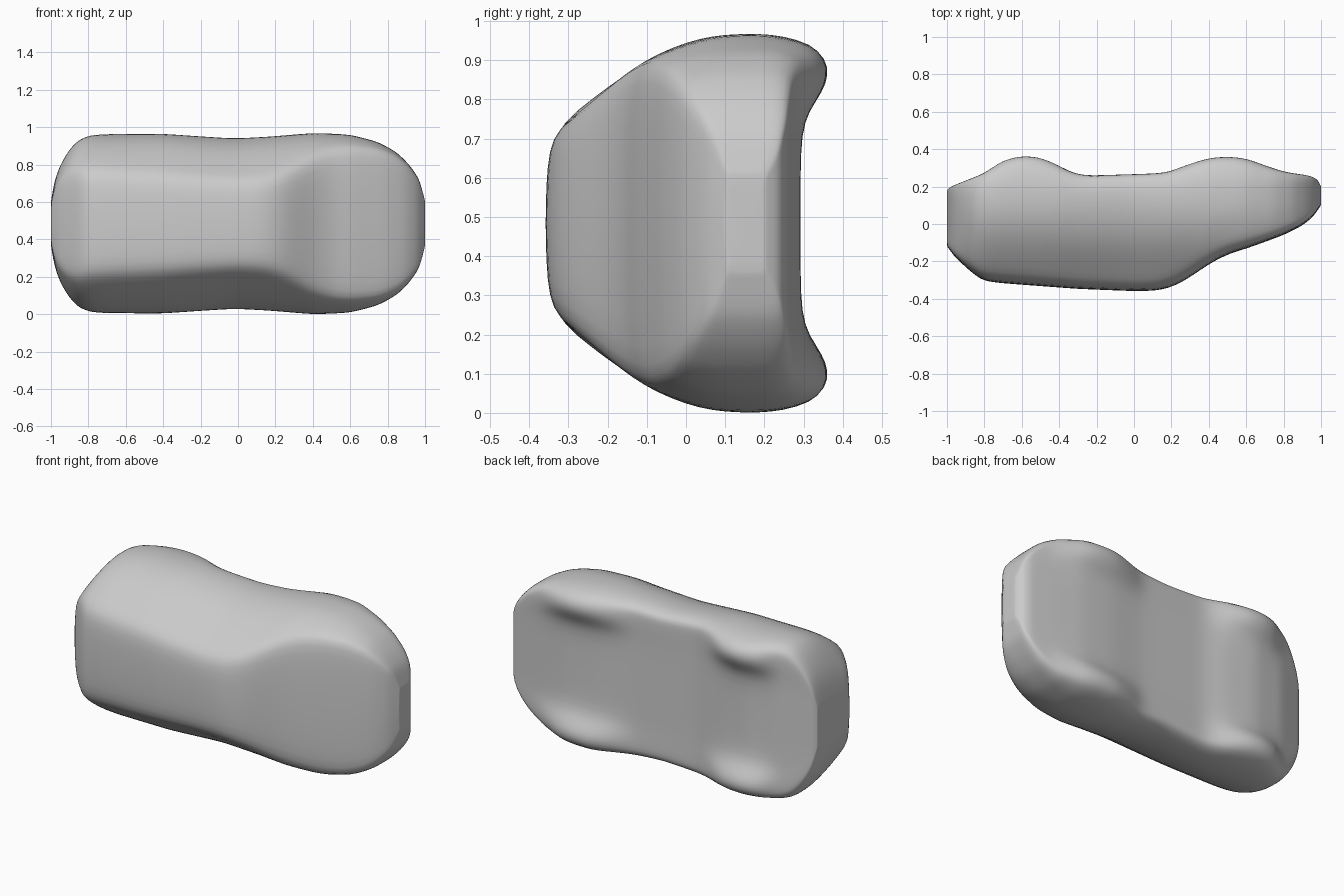
import bpy, bmesh, math

if "Cube" in bpy.data.objects:
    bpy.data.objects.remove(bpy.data.objects["Cube"])

# Profiles along the length (x, value): the body lies with its roof towards -y
ROOF = [(-1, -.12), (-.96, -.175), (-.88, -.25), (-.81, -.305), (-.7, -.318), (-.3, -.348),
        (0, -.36), (.13, -.358), (.22, -.335), (.3, -.285), (.4, -.215), (.5, -.162),
        (.6, -.133), (.8, -.06), (.9, -.01), (.96, .04), (1, .1)]
WHEEL_LINE = [(-1, .18), (-.98, .2), (-.8, .272), (-.7, .345), (-.6, .37), (-.5, .362),
              (-.4, .315), (-.33, .27), (-.27, .258), (.17, .272), (.3, .325), (.4, .358),
              (.5, .366), (.6, .355), (.7, .315), (.8, .28), (.94, .258), (.98, .24), (1, .2)]
FLOOR = [(-1, .18), (-.98, .2), (-.8, .265), (-.6, .293), (-.4, .28), (-.27, .257),
         (.17, .268), (.4, .29), (.6, .293), (.8, .275), (.94, .258), (.98, .24), (1, .2)]
HALF_WIDTH = [(-1, .12), (-.98, .235), (-.95, .315), (-.9, .4), (-.85, .45), (-.79, .472),
              (-.7, .478), (-.4, .48), (-.02, .455), (.2, .467), (.4, .484), (.6, .475),
              (.75, .435), (.85, .38), (.92, .31), (.97, .235), (1, .12)]
# Side slope of the cross-section (y, half width)
SIDE = [(-.36, .235), (-.33, .255), (-.28, .285), (-.2, .35), (-.1, .42), (0, .462),
        (.08, .481), (.2, .482), (.3, .474), (.4, .45)]
CENTRE_Z = .484


def sample(table, t):
    if t <= table[0][0]:
        return table[0][1]
    for (a, va), (b, vb) in zip(table, table[1:]):
        if t <= b:
            return va + (vb - va) * (t - a) / (b - a)
    return table[-1][1]


def half_section(x):
    """Half outline from roof centre round to floor centre, as (width, y)."""
    top, floor, w = sample(ROOF, x), sample(FLOOR, x), sample(HALF_WIDTH, x)
    bulge = max(0, sample(WHEEL_LINE, x) - floor)
    low = floor - .1 * (floor - top)
    scale = w / .48
    a = sample(SIDE, top) * scale
    pts = [(0, top), (.45 * a, top + .002), (.86 * a, top + .008)]
    for s in (.05, .16, .3, .45, .6, .75, .88, 1):
        y = top + (low - top) * s
        pts.append((sample(SIDE, y) * scale, y))
    for u, e in ((.955, .5), (.88, .92), (.79, 1.03), (.7, .8), (.6, .3), (.5, 0), (.25, 0), (0, 0)):
        pts.append((u * w, floor + e * bulge))
    return pts


# Car body: lofted sections with the wheel bulges moulded in
bm = bmesh.new()
rings = []
N = 52
for i in range(N + 1):
    x = -math.cos(math.pi * i / N)
    half = half_section(x)
    full = half + [(-w, y) for w, y in half[-2:0:-1]]
    rings.append([bm.verts.new((x, y, CENTRE_Z + w)) for w, y in full])
for r, q in zip(rings, rings[1:]):
    for j in range(len(r)):
        k = (j + 1) % len(r)
        bm.faces.new((r[j], r[k], q[k], q[j]))
bm.faces.new(rings[0])
bm.faces.new(rings[-1])
bmesh.ops.recalc_face_normals(bm, faces=bm.faces)
mesh = bpy.data.meshes.new("car_body")
bm.to_mesh(mesh)
bm.free()
body = bpy.data.objects.new("car_body", mesh)
bpy.context.collection.objects.link(body)
for p in mesh.polygons:
    p.use_smooth = True
soft = body.modifiers.new("soften", 'SMOOTH')
soft.factor = .5
soft.iterations = 2
sub = body.modifiers.new("subdivide", 'SUBSURF')
sub.levels = sub.render_levels = 1
